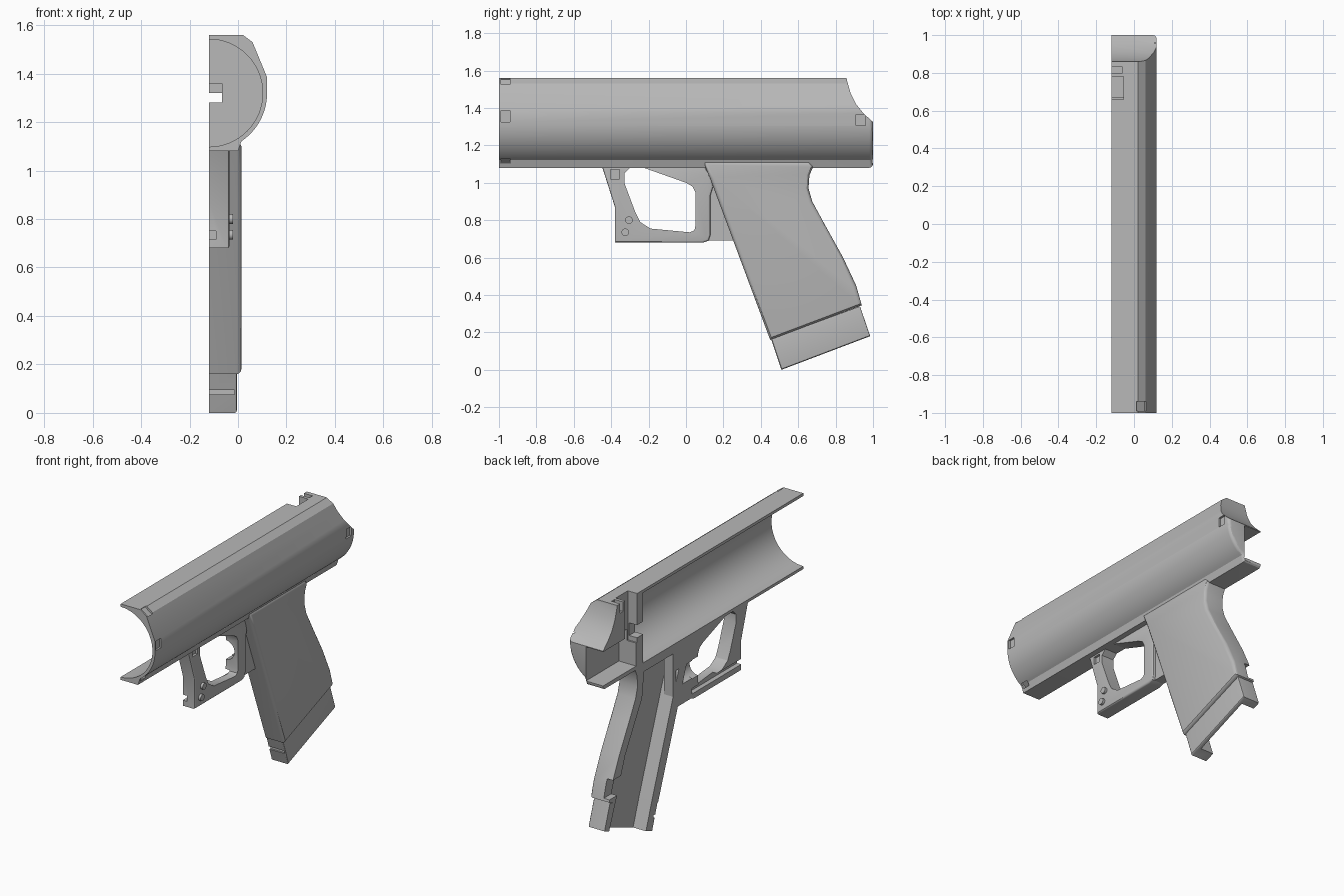
import bpy, bmesh, math
from mathutils import Matrix, Vector

if "Cube" in bpy.data.objects:
    bpy.data.objects.remove(bpy.data.objects["Cube"])

grey = bpy.data.materials.new("plain grey")
grey.use_nodes = True
grey.diffuse_color = (0.48, 0.48, 0.48, 1)
grey.node_tree.nodes["Principled BSDF"].inputs["Base Color"].default_value = grey.diffuse_color

CUT = -0.12          # flat split plane of the half shell
BORE_Z = 1.32        # height of the bore axis


def add_object(name, bm):
    bmesh.ops.recalc_face_normals(bm, faces=bm.faces)
    mesh = bpy.data.meshes.new(name)
    bm.to_mesh(mesh)
    bm.free()
    mesh.materials.append(grey)
    obj = bpy.data.objects.new(name, mesh)
    bpy.context.collection.objects.link(obj)
    return obj


def prism(name, pts, lo, hi, axis="x", round_edge=0):
    """Extrude a (y, z) outline along x, or an (x, z) outline along y."""
    bm = bmesh.new()
    put = (lambda p, d: (d, p[0], p[1])) if axis == "x" else (lambda p, d: (p[0], d, p[1]))
    face = bm.faces.new([bm.verts.new(put(p, lo)) for p in pts])
    out = bmesh.ops.extrude_face_region(bm, geom=[face])["geom"]
    shift = Vector((hi - lo, 0, 0)) if axis == "x" else Vector((0, hi - lo, 0))
    bmesh.ops.translate(bm, verts=[v for v in out if isinstance(v, bmesh.types.BMVert)], vec=shift)
    if round_edge:
        k = 0 if axis == "x" else 1
        rim = [e for e in bm.edges if all(abs(v.co[k] - hi) < 1e-5 for v in e.verts)
               and (axis == "x" or max(v.co.x for v in e.verts) > CUT + 0.01)]
        bmesh.ops.bevel(bm, geom=rim, offset=round_edge, segments=3, profile=0.5, affect="EDGES")
    return add_object(name, bm)


def box(name, x, y, z):
    return prism(name, [(y[0], z[0]), (y[1], z[0]), (y[1], z[1]), (y[0], z[1])], x[0], x[1])


def cylinder(name, center, radius, depth, axis):
    bm = bmesh.new()
    turn = Matrix.Rotation(math.pi / 2, 4, "X" if axis == "y" else "Y")
    bmesh.ops.create_cone(bm, cap_ends=True, segments=64, radius1=radius, radius2=radius,
                          depth=depth, matrix=Matrix.Translation(center) @ turn)
    return add_object(name, bm)


def pin_pocket(x, y, z, angle):
    """Small recess cutter lying against the barrel surface."""
    bm = bmesh.new()
    place = Matrix.Translation((x, y, z)) @ Matrix.Rotation(-angle, 4, "Y")
    bmesh.ops.create_cube(bm, size=1, matrix=place @ Matrix.Diagonal((0.025, 0.05, 0.06, 1)))
    return add_object("pocket_cutter", bm)


def cut(obj, *cutters):
    for c in cutters:
        mod = obj.modifiers.new("cut", "BOOLEAN")
        mod.operation, mod.solver, mod.object = "DIFFERENCE", "EXACT", c
        bpy.ops.object.select_all(action="DESELECT")
        bpy.context.view_layer.objects.active = obj
        obj.select_set(True)
        bpy.ops.object.modifier_apply(modifier=mod.name)
        bpy.data.objects.remove(c)


def bore():
    return cylinder("bore_cutter", (CUT, -0.25, BORE_Z), 0.222, 1.7, "y")


# Barrel shell: faceted top, rounded lower side
arc = [(CUT + 0.24 * math.cos(a), BORE_Z + 0.24 * math.sin(a))
       for a in [math.radians(-d * 4) for d in range(15)]]
outline = [(CUT, 1.56), (0.02, 1.56), (0.06, 1.53), (0.12, 1.385)] + arc + [(0.0, 1.08), (CUT, 1.08)]
body = prism("barrel_shell", outline, -1, 1, "y", 0.02)

# Concave sweep over the rear of the body
sweep = [(0.855, 1.6), (0.86, 1.55), (0.88, 1.48), (0.91, 1.42), (0.95, 1.37), (1.0, 1.325), (1.1, 1.3), (1.1, 1.6)]
cut(body, bore(), prism("sweep_cutter", sweep, -0.3, 0.3))

# Inner chambers: rear pocket, top well, slot and bulkhead opening
cut(body,
    box("rear_pocket", (-0.2, 0.0), (0.67, 1.1), (1.105, 1.32)),
    box("top_well", (-0.2, -0.055), (0.66, 0.78), (1.25, 1.7)),
    box("top_slot", (-0.2, -0.06), (0.8, 0.83), (1.5, 1.7)),
    box("bulkhead_hole", (-0.2, -0.065), (0.55, 0.72), (1.28, 1.36)))

# Pin recesses on the outside
cut(body,
    pin_pocket(0.04, -0.965, 1.545, math.radians(53)),
    pin_pocket(0.12, -0.965, 1.355, 0),
    pin_pocket(0.0, -0.965, 1.112, math.radians(-60)),
    pin_pocket(0.12, 0.935, 1.335, 0))

# Hollow grip with rounded outer rim
grip_outline = [(0.09, 1.115), (0.13, 1.02), (0.45, 0.16), (0.94, 0.345), (0.91, 0.45), (0.84, 0.6),
                (0.74, 0.78), (0.675, 0.9), (0.655, 0.97), (0.66, 1.04), (0.68, 1.085), (0.66, 1.115)]
channel = [(0.2, 1.04), (0.51, 0.2), (0.6, -0.06), (0.98, 0.06), (0.86, 0.36), (0.78, 0.58),
           (0.61, 0.88), (0.59, 1.04)]
grip = prism("grip", grip_outline, CUT, 0.015, round_edge=0.02)
cut(grip, prism("channel_cutter", channel, -0.2, -0.03), bore(),
    box("rear_latch", (-0.2, -0.08), (0.8, 1.0), (0.36, 0.47)))

# Magazine base below the grip
base = prism("magazine_base", [(0.455, 0.165), (0.51, 0.0), (0.985, 0.18), (0.93, 0.34)],
             CUT, -0.005, round_edge=0.008)
cut(base, prism("channel_cutter", channel, -0.2, -0.03),
    box("base_notch", (-0.2, -0.015), (0.45, 0.495), (0.075, 0.095)))

# Trigger guard with its finger opening
guard = prism("trigger_guard",
              [(-0.45, 1.09), (-0.38, 0.87), (-0.38, 0.68), (0.09, 0.68), (0.12, 0.69), (0.13, 0.72),
               (0.13, 0.93), (0.145, 0.98), (0.13, 1.04), (0.1, 1.09)], CUT, -0.035, round_edge=0.01)
opening = [(-0.24, 1.085), (-0.3, 1.08), (-0.33, 1.05), (-0.33, 1.0), (-0.27, 0.84), (-0.245, 0.79),
           (-0.19, 0.755), (0.02, 0.735), (0.045, 0.745), (0.05, 0.77), (0.05, 0.95), (0.035, 0.98), (0.0, 1.0)]
cut(guard, prism("opening_cutter", opening, -0.3, 0.1),
    box("rail_groove", (-0.2, -0.09), (-0.5, 0.2), (0.715, 0.75)),
    box("guard_pocket", (-0.05, 0.0), (-0.405, -0.355), (1.02, 1.07)),
    cylinder("spring_cutter", (CUT, 0.15, 0.87), 0.06, 0.4, "y"))

# Recessed web between guard and grip
web = box("guard_web", (CUT, -0.055), (0.11, 0.3), (0.69, 1.05))
cut(web, cylinder("spring_cutter", (CUT, 0.1, 0.87), 0.055, 0.34, "y"))

# Guard pins
pins = [cylinder("guard_pin_" + n, (-0.045, y, z), 0.02, 0.05, "x")
        for n, y, z in (("upper", -0.305, 0.8), ("lower", -0.325, 0.735))]

# Smooth curves, crisp corners
bpy.ops.object.select_all(action="DESELECT")
for part in [body, grip, base, guard, web] + pins:
    part.select_set(True)
bpy.context.view_layer.objects.active = body
bpy.ops.object.shade_smooth_by_angle(angle=math.radians(30))
